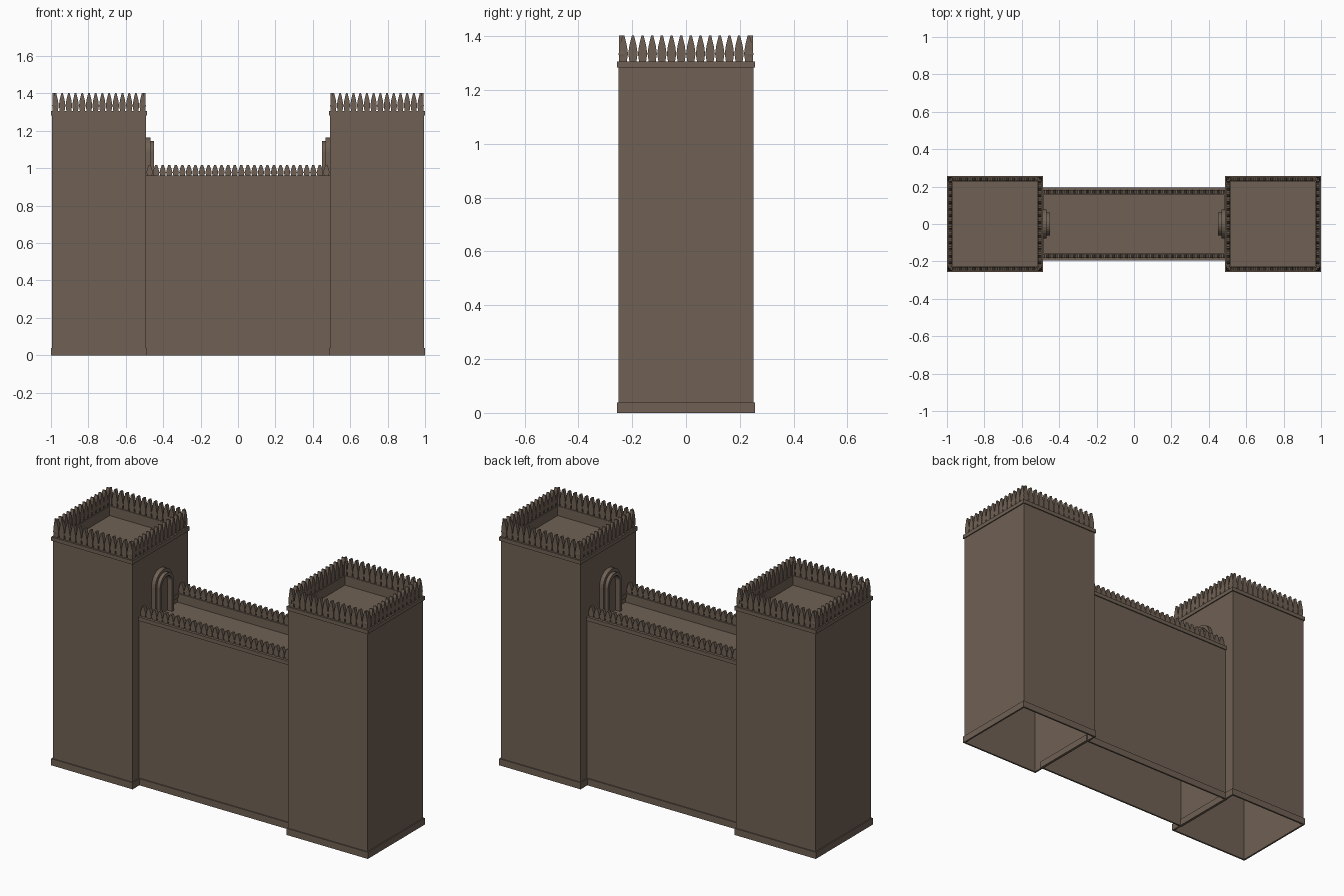
import bpy, bmesh, math
from mathutils import Matrix, Vector

if "Cube" in bpy.data.objects:
    bpy.data.objects.remove(bpy.data.objects["Cube"])

stone = bpy.data.materials.new("brown stone")
stone.diffuse_color = (0.16, 0.12, 0.09, 1)
stone.use_nodes = True
stone.node_tree.nodes["Principled BSDF"].inputs["Base Color"].default_value = stone.diffuse_color


def finish(name, bm):
    bmesh.ops.recalc_face_normals(bm, faces=bm.faces)
    me = bpy.data.meshes.new(name)
    bm.to_mesh(me)
    bm.free()
    me.materials.append(stone)
    ob = bpy.data.objects.new(name, me)
    bpy.context.collection.objects.link(ob)
    return ob


def rect(bm, cx, hx, hy, z):
    return [bm.verts.new((cx + sx * hx, sy * hy, z))
            for sx, sy in ((-1, -1), (1, -1), (1, 1), (-1, 1))]


def loft(bm, loops, closed=False):
    pairs = list(zip(loops, loops[1:])) + ([(loops[-1], loops[0])] if closed else [])
    for a, b in pairs:
        n = len(a)
        for i in range(n):
            j = (i + 1) % n
            bm.faces.new((a[i], a[j], b[j], b[i]))


# Hollow block, open below, with a sunken walkway behind a low parapet
def shell(name, cx, hx, hy, top, floor, tx, ty):
    bm = bmesh.new()
    loops = [rect(bm, cx, hx, hy, 0), rect(bm, cx, hx, hy, top),
             rect(bm, cx, hx - tx, hy - ty, top), rect(bm, cx, hx - tx, hy - ty, floor)]
    loft(bm, loops)
    bm.faces.new(loops[-1])
    return finish(name, bm)


# Rectangular moulding ring round a block
def band(name, cx, hx, hy, z0, z1, out=0.006):
    bm = bmesh.new()
    i = 0.004
    loft(bm, [rect(bm, cx, hx + out, hy + out, z0), rect(bm, cx, hx + out, hy + out, z1),
              rect(bm, cx, hx - i, hy - i, z1), rect(bm, cx, hx - i, hy - i, z0)], True)
    return finish(name, bm)


# One pointed merlon: narrow foot, wide shoulder, tapering tip
def spike(bm, pos, along_y, pitch, h, tip):
    w = pitch / 2
    prof = [(-w * .72, 0), (w * .72, 0), (w * .97, h * .3), (w * .75, h * .6),
            (w * tip, h), (-w * tip, h), (-w * .75, h * .6), (-w * .97, h * .3)]
    mat = Matrix.Translation(pos)
    if along_y:
        mat = mat @ Matrix.Rotation(math.pi / 2, 4, 'Z')
    a, b = [[bm.verts.new(mat @ Vector((x, y, z))) for x, z in prof] for y in (-.01, .01)]
    loft(bm, [a, b])
    bm.faces.new(a)
    bm.faces.new(b)


# Arched solid or arched ring, standing on the walkway and extruded in x
def arch(name, x0, x1, r_out, r_in, z0, spring):
    def outline(r):
        arc = [(r * math.cos(math.pi * i / 14), spring + r * math.sin(math.pi * i / 14))
               for i in range(15)]
        return [(r, z0)] + arc + [(-r, z0)]
    bm = bmesh.new()
    make = lambda x, r: [bm.verts.new((x, y, z)) for y, z in outline(r)]
    a, b = make(x0, r_out), make(x1, r_out)
    if r_in:
        c, d = make(x1, r_in), make(x0, r_in)
        for p, q in ((a, b), (b, c), (c, d), (d, a)):
            for i in range(len(p) - 1):
                bm.faces.new((p[i], p[i + 1], q[i + 1], q[i]))
        bm.faces.new((a[0], b[0], c[0], d[0]))
        bm.faces.new((a[-1], b[-1], c[-1], d[-1]))
    else:
        loft(bm, [a, b])
        bm.faces.new(a)
        bm.faces.new(b)
    return finish(name, bm)


# Curtain wall between the towers
shell("wall_body", 0, 0.492, 0.19, 0.96, 0.91, 0.001, 0.034)
band("wall_base_trim", 0, 0.495, 0.19, 0, 0.038)
band("wall_top_trim", 0, 0.489, 0.19, 0.938, 0.96)
bm = bmesh.new()
n = 28
for i in range(n):
    for y in (-0.172, 0.172):
        spike(bm, (-0.49 + 0.98 * (i + .5) / n, y, 0.96), False, 0.98 / n, 0.058, 0.3)
finish("wall_merlons", bm)

# Towers with their doors, mirrored left and right
T, H, TOP = 0.743, 0.251, 1.305
for s, side in ((-1, "left"), (1, "right")):
    cx = s * T
    shell(side + "_tower_body", cx, H, H, TOP, 1.25, 0.025, 0.025)
    band(side + "_tower_base_trim", cx, H, H, 0, 0.038)
    band(side + "_tower_top_trim", cx, H, H, 1.283, TOP)
    bm = bmesh.new()
    n, p = 14, 2 * H / 14
    for i in range(n):
        t = -H + p * (i + .5)
        for e in (-1, 1):
            spike(bm, (cx + t, e * (H - .012), TOP), False, p, 0.098, 0.22)
            spike(bm, (cx + e * (H - .012), t, TOP), True, p, 0.098, 0.22)
    finish(side + "_tower_merlons", bm)
    # Door: outer surround, raised inner surround, recessed panel
    arch(side + "_door_surround", s * 0.494, s * 0.468, 0.078, 0.06, 0.91, 1.087)
    arch(side + "_door_inner_surround", s * 0.494, s * 0.448, 0.062, 0.045, 0.91, 1.085)
    arch(side + "_door_panel", s * 0.494, s * 0.478, 0.046, 0, 0.91, 1.085)
